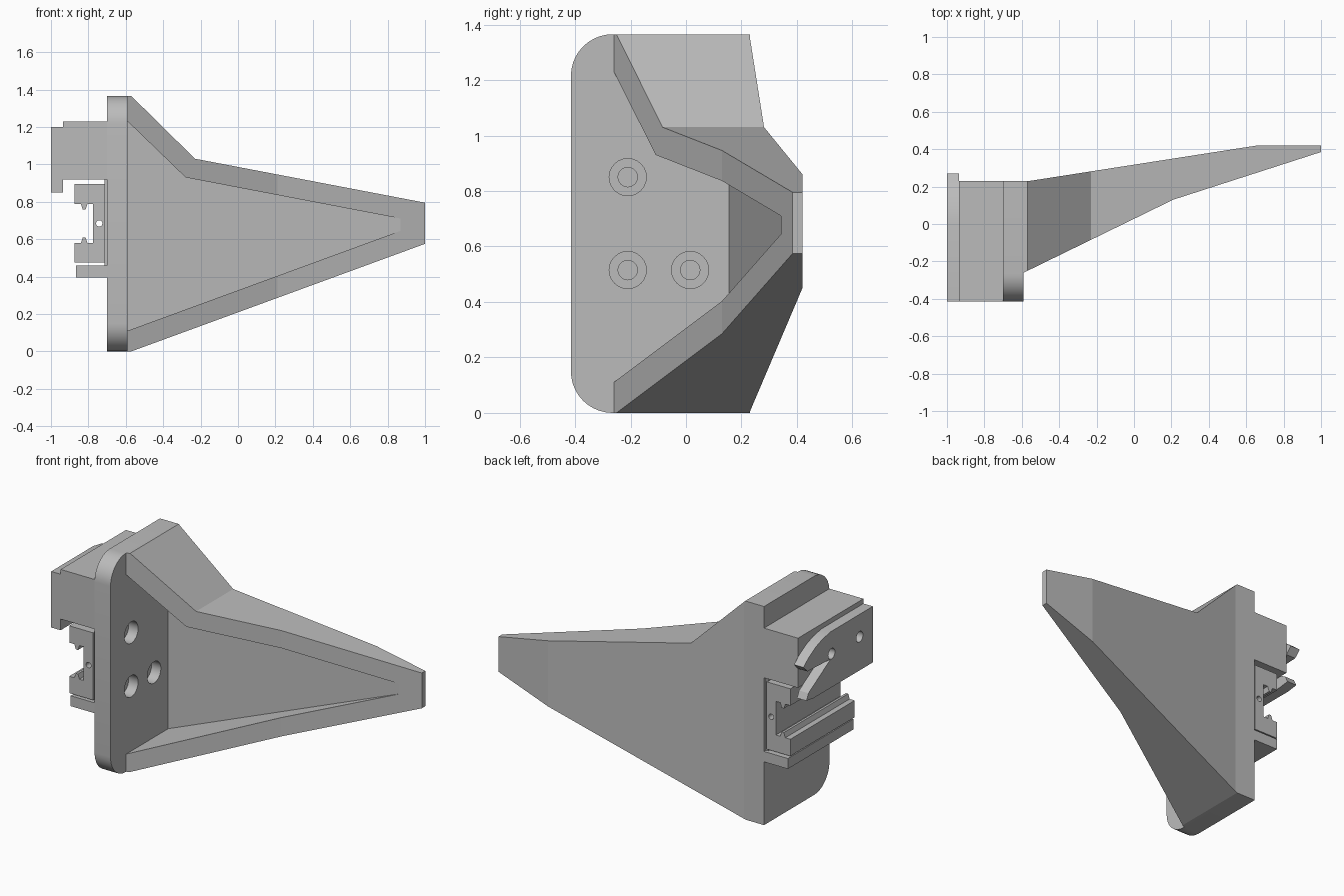
import bpy, bmesh, math

cube = bpy.data.objects.get("Cube")
if cube:
    bpy.data.objects.remove(cube, do_unlink=True)

grey = bpy.data.materials.new("plain grey")
grey.use_nodes = True
colour = (0.5, 0.5, 0.5, 1)
grey.diffuse_color = colour
grey.node_tree.nodes["Principled BSDF"].inputs["Base Color"].default_value = colour

FRONT, BACK = -0.415, 0.23


def prism(name, axis, profile, lo, hi):
    """Extrude a 2D profile along an axis between lo and hi."""
    place = {"x": lambda a, b, t: (t, a, b),
             "y": lambda a, b, t: (a, t, b),
             "z": lambda a, b, t: (a, b, t)}[axis]
    bm = bmesh.new()
    base = bm.faces.new([bm.verts.new(place(a, b, lo)) for a, b in profile])
    moved = bmesh.ops.extrude_face_region(bm, geom=[base])["geom"]
    verts = [v for v in moved if isinstance(v, bmesh.types.BMVert)]
    bmesh.ops.translate(bm, verts=verts, vec=place(0, 0, hi - lo))
    if base.is_valid and all(len(e.link_faces) < 2 for e in base.edges):
        bm.faces.new(list(base.verts))
    bmesh.ops.recalc_face_normals(bm, faces=bm.faces)
    mesh = bpy.data.meshes.new(name)
    bm.to_mesh(mesh)
    bm.free()
    mesh.materials.append(grey)
    obj = bpy.data.objects.new(name, mesh)
    bpy.context.collection.objects.link(obj)
    return obj


def circle(a, b, r, n=24, start=0, sweep=2 * math.pi):
    return [(a + r * math.cos(start + sweep * i / n),
             b + r * math.sin(start + sweep * i / n)) for i in range(n)]


def rect(a0, a1, b0, b1):
    return [(a0, b0), (a1, b0), (a1, b1), (a0, b1)]


def combine(target, tool, operation):
    """Apply a boolean and delete the tool."""
    mod = target.modifiers.new("cut", "BOOLEAN")
    mod.operation, mod.solver, mod.object = operation, "EXACT", tool
    bpy.context.view_layer.update()
    deps = bpy.context.evaluated_depsgraph_get()
    mesh = bpy.data.meshes.new_from_object(target.evaluated_get(deps))
    target.modifiers.clear()
    target.data = mesh
    bpy.data.objects.remove(tool, do_unlink=True)


# Wing: side outline trimmed by its plan outline
wing = prism("wing", "y", [(-.59, 0), (-.57, 0), (1, .575), (1, .795),
                           (-.23, 1.03), (-.57, 1.365), (-.59, 1.365)], -1, 1)
plan = prism("wing_plan", "z", [(-.7, -.314), (.21, .13), (1.1, .417), (1.1, .42),
                                (.66, .42), (-.56, .23), (-.7, .23)], -1, 2)
combine(wing, plan, "INTERSECT")

# Tapered pocket in the front of the wing
pocket = prism("pocket", "y", [(-.7, .07), (.87, .645), (.87, .71),
                               (-.28, .93), (-.7, 1.336)], -1, 1)
depth = prism("pocket_depth", "z", [(-.8, -.9), (.95, -.9), (.95, .355), (-.8, .127)], -1, 2)
combine(pocket, depth, "INTERSECT")
combine(wing, pocket, "DIFFERENCE")

# Mounting plate with rounded front corners
r, top = .15, 1.365
quarter = math.pi / 2
outline = [(BACK, 0), (BACK, top)]
outline += circle(FRONT + r, top - r, r, 10, quarter, quarter) + [(FRONT, top - r)]
outline += circle(FRONT + r, r, r, 10, 2 * quarter, quarter) + [(FRONT + r, 0)]
plate = prism("mounting_plate", "x", outline, -.70, -.59)

# Counterbored screw holes
for y, z in [(-.21, .85), (-.21, .515), (.015, .515)]:
    combine(plate, prism("bore", "x", circle(y, z, .067), -.655, -.5), "DIFFERENCE")
    combine(plate, prism("hole", "x", circle(y, z, .035), -.75, -.6), "DIFFERENCE")

# Upper block and its latch plate
block = prism("upper_block", "y", rect(-.935, -.70, .92, 1.23), FRONT, BACK)
latch = prism("latch_plate", "x", [
    (FRONT, .85), (.17, .85), (.24, .86), (.22, .9), (0, 1.03), (.23, 1.04),
    (.27, 1.08), (.22, 1.12), (.15, 1.16), (.08, 1.185), (0, 1.2), (FRONT, 1.2)], -1, -.935)
for y in (-.285, -.008):
    combine(latch, prism("pin_hole", "x", circle(y, 1.06, .033), -1.1, -.9), "DIFFERENCE")

# Clip rail: half profile mirrored about its middle height
middle = .684
half = [(-.71, .21), (-.875, .21), (-.875, .105), (-.84, .105),
        (-.83, .075), (-.815, .075), (-.805, .105), (-.775, .105)]
profile = [(x, middle + h) for x, h in half] + [(x, middle - h) for x, h in reversed(half)]
rail = prism("clip_rail", "y", profile, FRONT, BACK - .01)
combine(rail, prism("rail_hole", "y", circle(-.742, middle, .017, 16), -1, 1), "DIFFERENCE")

# Rail backing strip and lower shelf
backing = prism("rail_backing", "y", rect(-.715, -.70, .455, .92), FRONT + .02, BACK - .02)
shelf = prism("lower_shelf", "y", rect(-.865, -.70, .395, .46), FRONT, BACK)

# Smooth the round surfaces, keep hard edges
for obj in bpy.context.view_layer.objects:
    obj.select_set(obj in (plate, latch, rail))
bpy.context.view_layer.objects.active = plate
bpy.ops.object.shade_smooth_by_angle(angle=math.radians(30))
